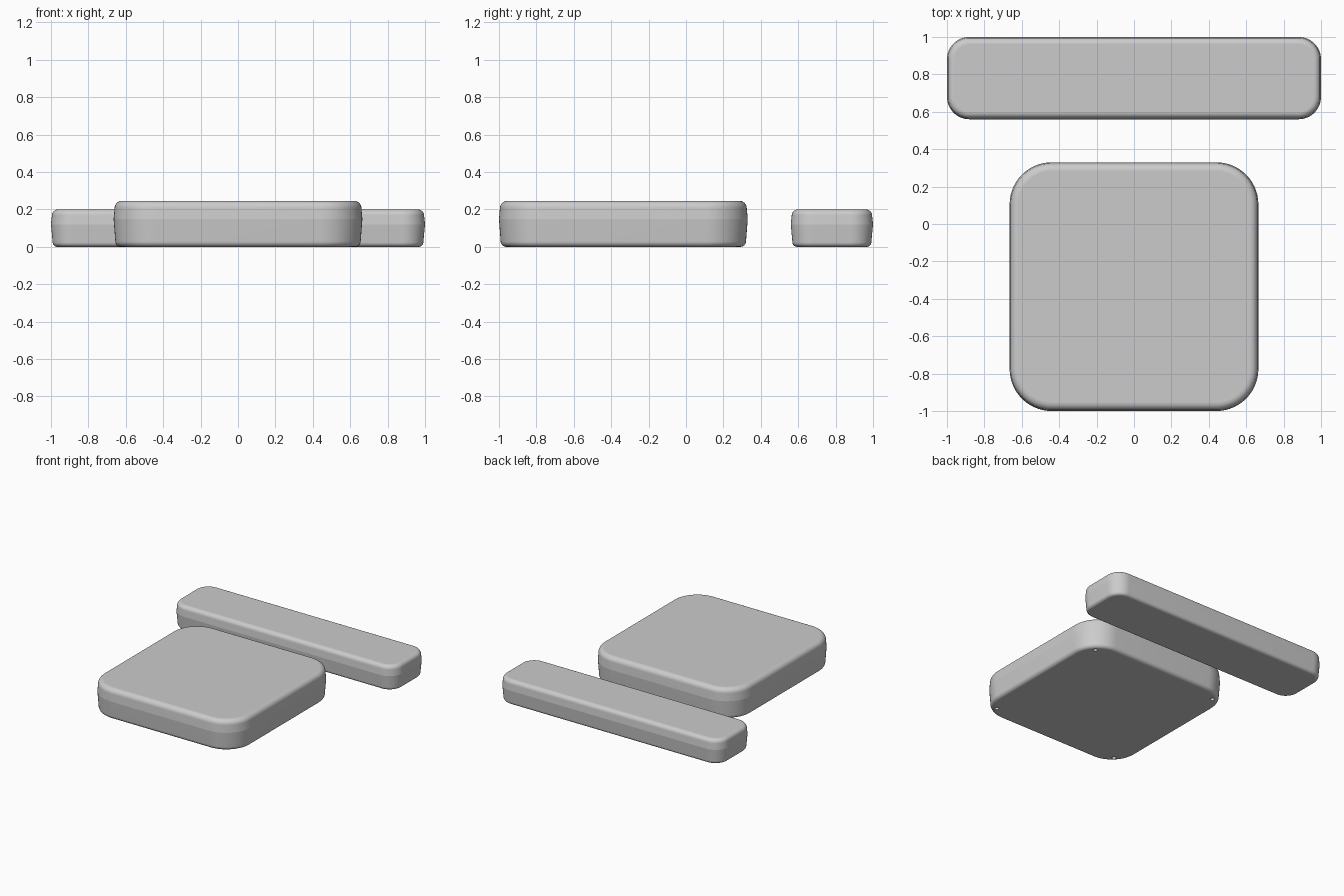
import bpy, bmesh
from math import sin, cos, pi

if "Cube" in bpy.data.objects:
    bpy.data.objects.remove(bpy.data.objects["Cube"])


def ring(w, d, r, inset, z, seg=14):
    """Rounded rectangle outline, shrunk evenly by inset."""
    pts = []
    for q, (sx, sy) in enumerate([(1, 1), (-1, 1), (-1, -1), (1, -1)]):
        for i in range(seg + 1):
            a = (q + i / seg) * pi / 2
            pts.append((sx * (w / 2 - r) + (r - inset) * cos(a),
                        sy * (d / 2 - r) + (r - inset) * sin(a), z))
    return pts


def slab(name, w, d, h, r, split, bottom_r, top_r, y, steps=8):
    """Rounded slab, widest at the parting line, with both edges filleted."""
    low, high = 0.009, 0.005          # side draft below and above the parting line
    prof = []
    for i in range(steps + 1):
        a = i / steps * pi / 2
        prof.append((low + bottom_r * (1 - sin(a)), bottom_r * (1 - cos(a))))
    prof.append((0, split))
    for i in range(steps + 1):
        a = i / steps * pi / 2
        prof.append((high + top_r * (1 - cos(a)), h - top_r * (1 - sin(a))))

    bm = bmesh.new()
    rings = [[bm.verts.new(p) for p in ring(w, d, r, o, z)] for o, z in prof]
    n = len(rings[0])
    for a, b in zip(rings, rings[1:]):
        for i in range(n):
            j = (i + 1) % n
            bm.faces.new((a[i], a[j], b[j], b[i])).smooth = True
    bm.faces.new(rings[0][::-1])
    bm.faces.new(rings[-1])
    # crisp parting line and flat caps
    for k in (rings[0], rings[steps + 1], rings[-1]):
        for i in range(n):
            bm.edges.get((k[i], k[(i + 1) % n])).smooth = False
    bmesh.ops.recalc_face_normals(bm, faces=bm.faces)
    me = bpy.data.meshes.new(name)
    bm.to_mesh(me)
    bm.free()
    ob = bpy.data.objects.new(name, me)
    ob.location.y = y
    bpy.context.collection.objects.link(ob)
    return ob


# Long narrow slab at the back
slab("long_bar", 2.0, 0.44, 0.2, 0.12, 0.12, 0.025, 0.033, 0.78)

# Large square slab in front
base = slab("square_slab", 1.33, 1.33, 0.246, 0.225, 0.148, 0.03, 0.04, -0.335)

# Four small round holes under the corners of the square slab
bm = bmesh.new()
for sx in (-1, 1):
    for sy in (-1, 1):
        res = bmesh.ops.create_cone(bm, cap_ends=True, segments=20,
                                    radius1=0.016, radius2=0.016, depth=0.04)
        bmesh.ops.translate(bm, verts=res["verts"],
                            vec=(sx * 0.56, sy * 0.56 - 0.335, 0))
me = bpy.data.meshes.new("hole_cutter")
bm.to_mesh(me)
bm.free()
cutter = bpy.data.objects.new("hole_cutter", me)
bpy.context.collection.objects.link(cutter)
cutter.hide_render = True
cutter.display_type = 'WIRE'
mod = base.modifiers.new("screw_holes", 'BOOLEAN')
mod.operation = 'DIFFERENCE'
mod.solver = 'EXACT'
mod.object = cutter
